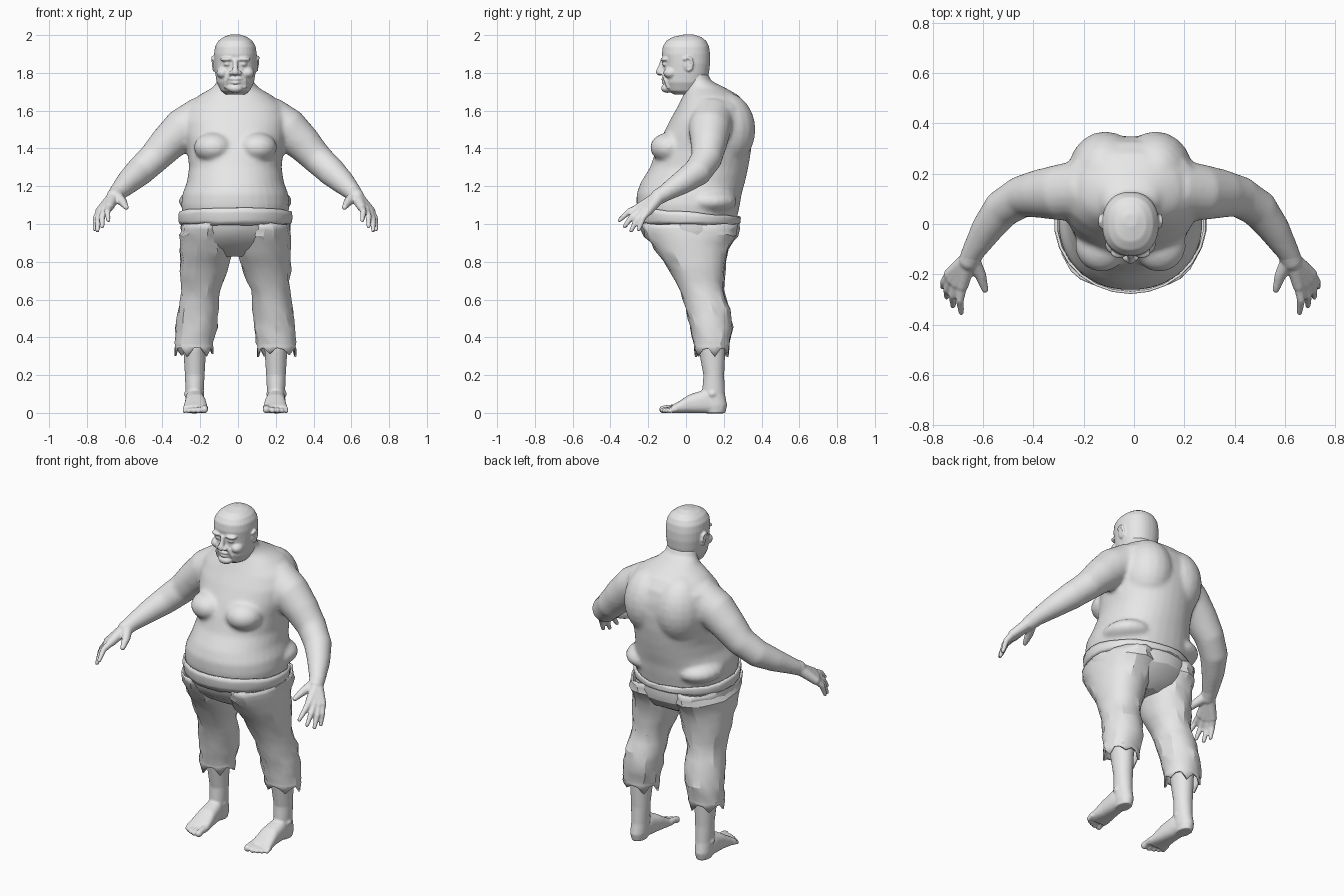
import bpy, bmesh, math, random
from mathutils import Vector, Matrix

random.seed(4)
cube = bpy.data.objects.get("Cube")
if cube:
    bpy.data.objects.remove(cube)

CX = -0.014          # the figure's own middle line
SIDES = (("left", 1), ("right", -1))

grey = bpy.data.materials.new("plain_grey")
grey.use_nodes = True
grey.diffuse_color = (0.8, 0.8, 0.8, 1)
for node in grey.node_tree.nodes:
    if node.type == 'BSDF_PRINCIPLED':
        node.inputs["Base Color"].default_value = (0.8, 0.8, 0.8, 1)


def loft(bm, sections, n=28, power=2.0, caps=True):
    """Skin a list of (centre, u, v) superellipse sections."""
    rings = []
    for c, u, v in sections:
        ring = []
        for i in range(n):
            a = math.tau * (i + 0.5) / n
            cs, sn = math.cos(a), math.sin(a)
            cs = math.copysign(abs(cs) ** (2 / power), cs)
            sn = math.copysign(abs(sn) ** (2 / power), sn)
            ring.append(bm.verts.new(c + u * cs + v * sn))
        rings.append(ring)
    for a, b in zip(rings, rings[1:]):
        for i in range(n):
            j = (i + 1) % n
            bm.faces.new((a[i], a[j], b[j], b[i]))
    if caps:
        bm.faces.new(rings[0][::-1])
        bm.faces.new(rings[-1])
    return rings


def level(z, x0, x1, y0, y1, s=1):
    """Horizontal section from its extents."""
    return (Vector((CX + s * (x0 + x1) / 2, (y0 + y1) / 2, z)),
            Vector(((x1 - x0) / 2, 0, 0)), Vector((0, (y1 - y0) / 2, 0)))


def ball(bm, x, y, z, rx, ry, rz):
    m = Matrix.Translation((CX + x, y, z)) @ Matrix.Diagonal((rx, ry, rz, 1))
    bmesh.ops.create_uvsphere(bm, u_segments=20, v_segments=14, radius=1, matrix=m)


def tube(bm, points, s=1, n=16):
    """Round limb through (x, y, z, radius) points with a rounded tip."""
    pts = [Vector((CX + s * p[0], p[1], p[2])) for p in points]
    run = (pts[-1] - pts[0]).normalized()
    ref = Vector((0, 1, 0)) if abs(run.z) > 0.85 else Vector((0, 0, 1))
    sections = []
    for i, p in enumerate(pts):
        d = pts[min(i + 1, len(pts) - 1)] - pts[max(i - 1, 0)]
        u = d.cross(ref).normalized()
        v = d.cross(u).normalized()
        sections.append((p, u * points[i][3], v * points[i][3]))
    loft(bm, sections, n)
    x, y, z, r = points[-1]
    ball(bm, s * x, y, z, r, r, r)


def finish(name, bm, voxel=None, smooth=0, angle=25):
    bmesh.ops.recalc_face_normals(bm, faces=bm.faces)
    mesh = bpy.data.meshes.new(name)
    bm.to_mesh(mesh)
    bm.free()
    mesh.materials.append(grey)
    for p in mesh.polygons:
        p.use_smooth = True
    ob = bpy.data.objects.new(name, mesh)
    bpy.context.collection.objects.link(ob)
    if voxel:        # fuse overlapping forms into one skin
        m = ob.modifiers.new("fuse", 'REMESH')
        m.mode = 'VOXEL'
        m.voxel_size = voxel
        m.use_smooth_shade = True
        m = ob.modifiers.new("soften", 'SMOOTH')
        m.factor = 0.5
        m.iterations = smooth
    else:
        mesh.set_sharp_from_angle(angle=math.radians(angle))
        m = ob.modifiers.new("cloth", 'SOLIDIFY')
        m.thickness = 0.01
    return ob


# Torso, neck and arms
bm = bmesh.new()
torso = [(0.98, .27, -.24, .26), (1.1, .287, -.262, .285), (1.16, .28, -.262, .295),
         (1.22, .257, -.24, .312), (1.3, .245, -.19, .33), (1.39, .255, -.16, .345),
         (1.47, .275, -.125, .35), (1.55, .285, -.085, .345), (1.62, .265, -.045, .325),
         (1.68, .195, -.015, .28), (1.72, .125, -.0, .21), (1.76, .09, .0, .13)]
loft(bm, [level(z, -h, h, a, b) for z, h, a, b in torso], 36, 2.15)
loft(bm, [level(1.6, -.11, .11, -.02, .18), level(1.7, -.1, .1, -.012, .15),
          level(1.8, -.092, .092, -.01, .118)])
for side, s in SIDES:
    ball(bm, s * .115, -.085, 1.405, .105, .105, .08)      # chest
    ball(bm, s * .1, .2, 1.5, .15, .168, .2)               # shoulder blade
    ball(bm, s * .16, .12, 1.12, .14, .15, .07)            # flank roll
    tube(bm, [(.17, .14, 1.56, .12), (.28, .125, 1.5, .112), (.365, .12, 1.42, .096),
              (.435, .108, 1.345, .083), (.51, .06, 1.275, .077), (.57, -.02, 1.22, .064),
              (.625, -.11, 1.165, .046), (.638, -.135, 1.15, .042)], s, 20)
finish("torso_and_arms", bm, 0.012, 6)

# Hands
index_to_little = [((.668, -.245, 1.09), (.672, -.352, 1.02)),
                   ((.690, -.236, 1.075), (.705, -.325, .987)),
                   ((.708, -.22, 1.068), (.730, -.290, .965)),
                   ((.718, -.20, 1.068), (.745, -.250, .972))]
for side, s in SIDES:
    bm = bmesh.new()
    tube(bm, [(.615, -.09, 1.175, .046), (.64, -.145, 1.145, .042)], s)
    for knuckle, tip in index_to_little:
        k, t = Vector(knuckle), Vector(tip)
        mid = k.lerp(t, .5) + Vector((.008, -.004, .01))
        tube(bm, [(.643, -.14, 1.145, .034), (*k, .024)], s)
        tube(bm, [(*k, .02), (*mid, .0165), (*t, .011)], s)
    tube(bm, [(.63, -.14, 1.15, .032), (.595, -.205, 1.115, .023),
              (.578, -.26, 1.088, .014)], s)
    finish(side + "_hand", bm, 0.006, 3)

# Head with brow, nose, folds, mouth and ears
bm = bmesh.new()
skull = [(1.685, .05, -.06, .06), (1.705, .077, -.1, .08), (1.75, .099, -.118, .11),
         (1.8, .107, -.12, .122), (1.85, .112, -.12, .128), (1.9, .113, -.128, .128),
         (1.94, .108, -.123, .122), (1.97, .09, -.104, .107), (1.99, .063, -.07, .08),
         (2.003, .025, -.01, .04)]
loft(bm, [level(z, -h, h, a, b) for z, h, a, b in skull], 32, 2.25)
tube(bm, [(0, -.122, 1.868, .013), (0, -.132, 1.835, .013), (0, -.142, 1.808, .017)])
ball(bm, 0, -.138, 1.803, .02, .022, .017)
ball(bm, 0, -.1, 1.718, .042, .032, .024)
ball(bm, 0, -.116, 1.768, .032, .016, .008)
ball(bm, 0, -.114, 1.748, .028, .016, .008)
for side, s in SIDES:
    ball(bm, s * .02, -.13, 1.8, .014, .018, .012)
    ball(bm, s * .045, -.112, 1.872, .036, .024, .012)
    ball(bm, s * .042, -.108, 1.846, .02, .018, .011)
    ball(bm, s * .066, -.08, 1.8, .034, .04, .03)
    tube(bm, [(.03, -.118, 1.795, .011), (.05, -.106, 1.76, .012), (.052, -.094, 1.725, .01)], s)
    ball(bm, s * .112, .008, 1.845, .008, .022, .034)
    rim = [(.118 + .004 * math.sin(a), .01 + .024 * math.cos(a), 1.848 + .036 * math.sin(a), .0075)
           for a in (-1.6, -.8, 0, .8, 1.6, 2.4)]
    for a, b in zip(rim, rim[1:]):
        tube(bm, [a, b], s, 10)
finish("head", bm, 0.0055, 3)

# Trouser seat
bm = bmesh.new()
seat = [(.83, .12, -.07, .15), (.87, .25, -.15, .215), (.93, .29, -.22, .272),
        (.98, .292, -.25, .282), (1.03, .29, -.26, .28)]
rings = loft(bm, [level(z, -h, h, a, b) for z, h, a, b in seat], 22)
for v in bm.verts:
    v.co += Vector([random.uniform(-.005, .005) for _ in range(3)])
finish("trouser_seat", bm)

# Folded waistband, lower at the back
bm = bmesh.new()
band = [(.995, .296, -.262, .284), (1.02, .303, -.272, .289),
        (1.06, .304, -.277, .29), (1.088, .3, -.278, .288)]
loft(bm, [level(z, -h, h, a, b) for z, h, a, b in band], 26, 2, caps=False)
for v in bm.verts:
    v.co.z -= (v.co.z - 1) * (v.co.y + .27) + random.uniform(-.004, .004)
finish("waistband", bm)

# Trouser legs with wrinkles and a torn hem
leg = [(1.0, .01, .288, -.24, .27), (.94, .004, .295, -.215, .272), (.86, .008, .298, -.165, .225),
       (.75, .04, .296, -.085, .205), (.65, .078, .288, -.035, .2), (.55, .09, .304, -.002, .235),
       (.45, .096, .318, .025, .246), (.37, .112, .322, .04, .232), (.335, .114, .324, .042, .23)]
for side, s in SIDES:
    bm = bmesh.new()
    sections = []
    for a, b in zip(leg, leg[1:]):
        half = [(p + q) / 2 for p, q in zip(a, b)]
        c, u, v = level(*half, s)
        sections += [level(*a, s), (c, u * .975, v * .98)]
    sections.append(level(*leg[-1], s))
    rings = loft(bm, sections, 18, 2.1, caps=False)
    for ring in rings[:-2]:
        for v in ring:
            v.co += Vector([random.uniform(-.006, .006) for _ in range(3)])
    for i, v in enumerate(rings[-1]):
        v.co.z += random.uniform(-.045, -.01) if i % 3 == 0 else random.uniform(0, .012)
    finish(side + "_trouser_leg", bm)

# Shins and bare feet
shin = [(.48, .13, .285, .06, .215), (.33, .155, .275, .068, .208), (.2, .163, .267, .092, .202),
        (.1, .168, .263, .085, .206), (.04, .17, .263, .09, .218), (-.002, .178, .255, .1, .208)]
foot = [(.19, .18, .255, .07), (.1, .166, .265, .125), (.02, .155, .267, .1),
        (-.04, .148, .274, .062), (-.075, .147, .28, .042)]
toes = [(.164, -.122, .02), (.196, -.122, .015), (.222, -.113, .014),
        (.246, -.1, .013), (.268, -.085, .012)]
for side, s in SIDES:
    bm = bmesh.new()
    loft(bm, [level(*r, s) for r in shin])
    loft(bm, [(Vector((CX + s * (a + b) / 2, y, h / 2 - .002)), Vector(((b - a) / 2, 0, 0)),
               Vector((0, 0, h / 2))) for y, a, b, h in foot], 28, 2.6)
    for x, y, r in toes:
        tube(bm, [(x, -.05, r + .006, r), (x, y + .02, r + .004, r * .9), (x, y, r - .002, r)], s)
    ball(bm, s * .218, .14, .1, .055, .035, .03)           # ankle bones
    finish(side + "_shin_and_foot", bm, 0.006, 3)
